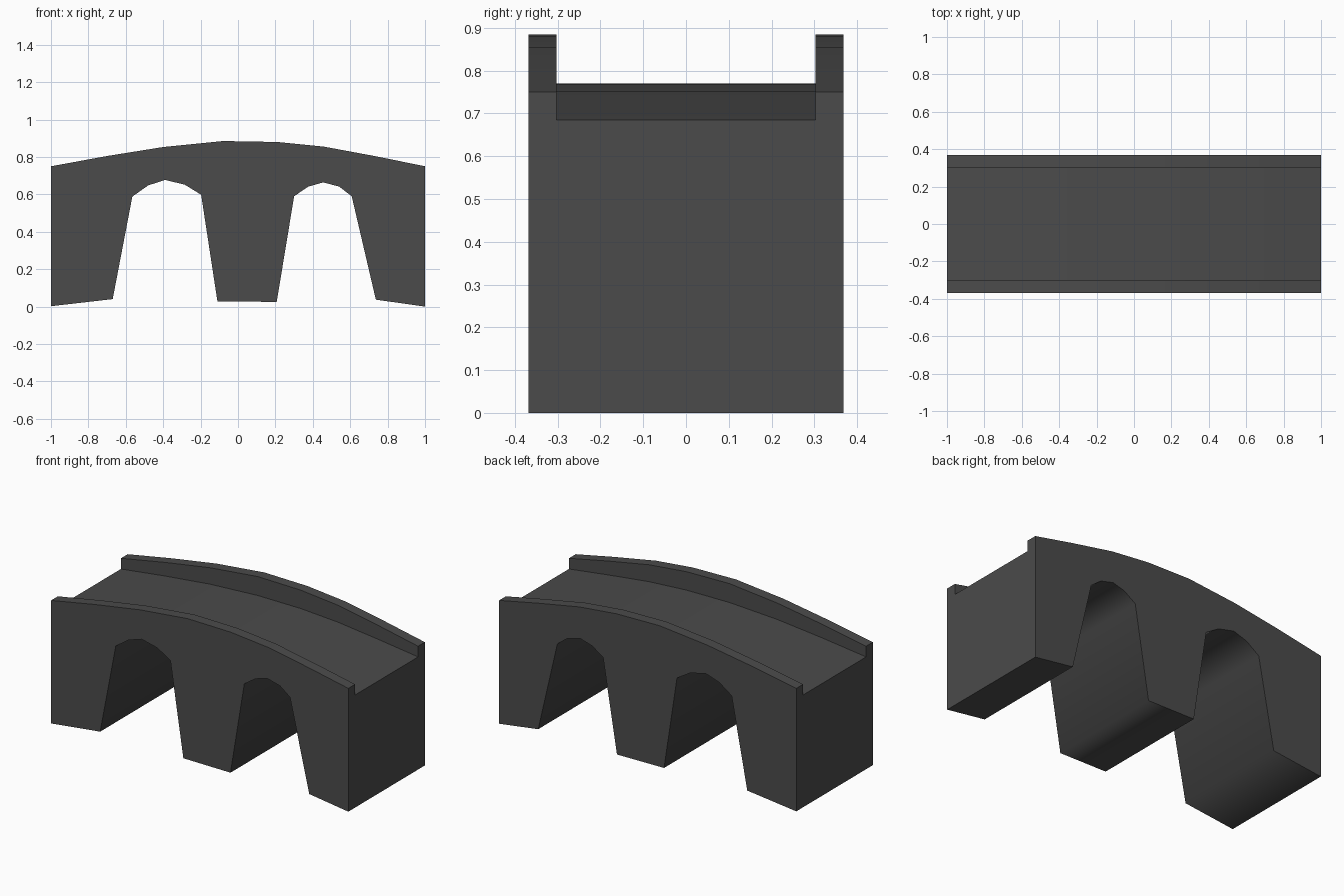
import bpy
import bmesh

if "Cube" in bpy.data.objects:
    bpy.data.objects.remove(bpy.data.objects["Cube"])

HALF_W = 0.368    # half width of the bridge
INNER = 0.303     # inner face of the parapets

# Stations along the top: x, parapet height, deck height
top = [(-1, 0.75, 0.685), (-0.7, 0.805, 0.722), (-0.4, 0.853, 0.753),
       (-0.08, 0.885, 0.77), (0.21, 0.88, 0.768), (0.46, 0.855, 0.752),
       (0.74, 0.803, 0.719), (1, 0.75, 0.685)]

# Underside from left to right: pier, arch, pier, arch, pier
under = [(-1, 0.002), (-0.67, 0.04), (-0.565, 0.588), (-0.48, 0.648),
         (-0.39, 0.677), (-0.285, 0.652), (-0.197, 0.598), (-0.11, 0.028),
         (0.207, 0.025), (0.3, 0.59), (0.375, 0.641), (0.455, 0.664),
         (0.54, 0.642), (0.608, 0.59), (0.737, 0.037), (1, 0.0)]

bm = bmesh.new()


def loft(rows):
    """Join neighbouring rows of vertices with smooth quads."""
    for a, b in zip(rows, rows[1:]):
        for i in range(len(a) - 1):
            bm.faces.new((a[i], a[i + 1], b[i + 1], b[i])).smooth = True


# Roadway and both parapets, one channel-shaped section per station
top_rows = []
for x, rail, deck in top:
    section = [(-HALF_W, rail), (-INNER, rail), (-INNER, deck),
               (INNER, deck), (INNER, rail), (HALF_W, rail)]
    top_rows.append([bm.verts.new((x, y, z)) for y, z in section])
loft(top_rows)

# Keep the long parapet edges crisp
for a, b in zip(top_rows, top_rows[1:]):
    for v, w in zip(a, b):
        bm.edges.get((v, w)).smooth = False

# Pier feet and arch vaults
under_rows = [[bm.verts.new((x, y, z)) for y in (-HALF_W, HALF_W)]
              for x, z in under]
loft(under_rows)

# Flat side walls and end walls, sharp all the way round
walls = [[r[s] for r in top_rows] + [r[s] for r in reversed(under_rows)]
         for s in (0, -1)]
walls += [top_rows[e] + under_rows[e][::-1] for e in (0, -1)]
for loop in walls:
    for edge in bm.faces.new(loop).edges:
        edge.smooth = False

bmesh.ops.recalc_face_normals(bm, faces=bm.faces)
mesh = bpy.data.meshes.new("arch_bridge")
bm.to_mesh(mesh)
bm.free()

# Dark grey stone
stone = bpy.data.materials.new("dark_stone")
stone.diffuse_color = (0.07, 0.07, 0.07, 1)
stone.use_nodes = True
stone.node_tree.nodes["Principled BSDF"].inputs["Base Color"].default_value = stone.diffuse_color
mesh.materials.append(stone)

bridge = bpy.data.objects.new("arch_bridge", mesh)
bpy.context.collection.objects.link(bridge)
